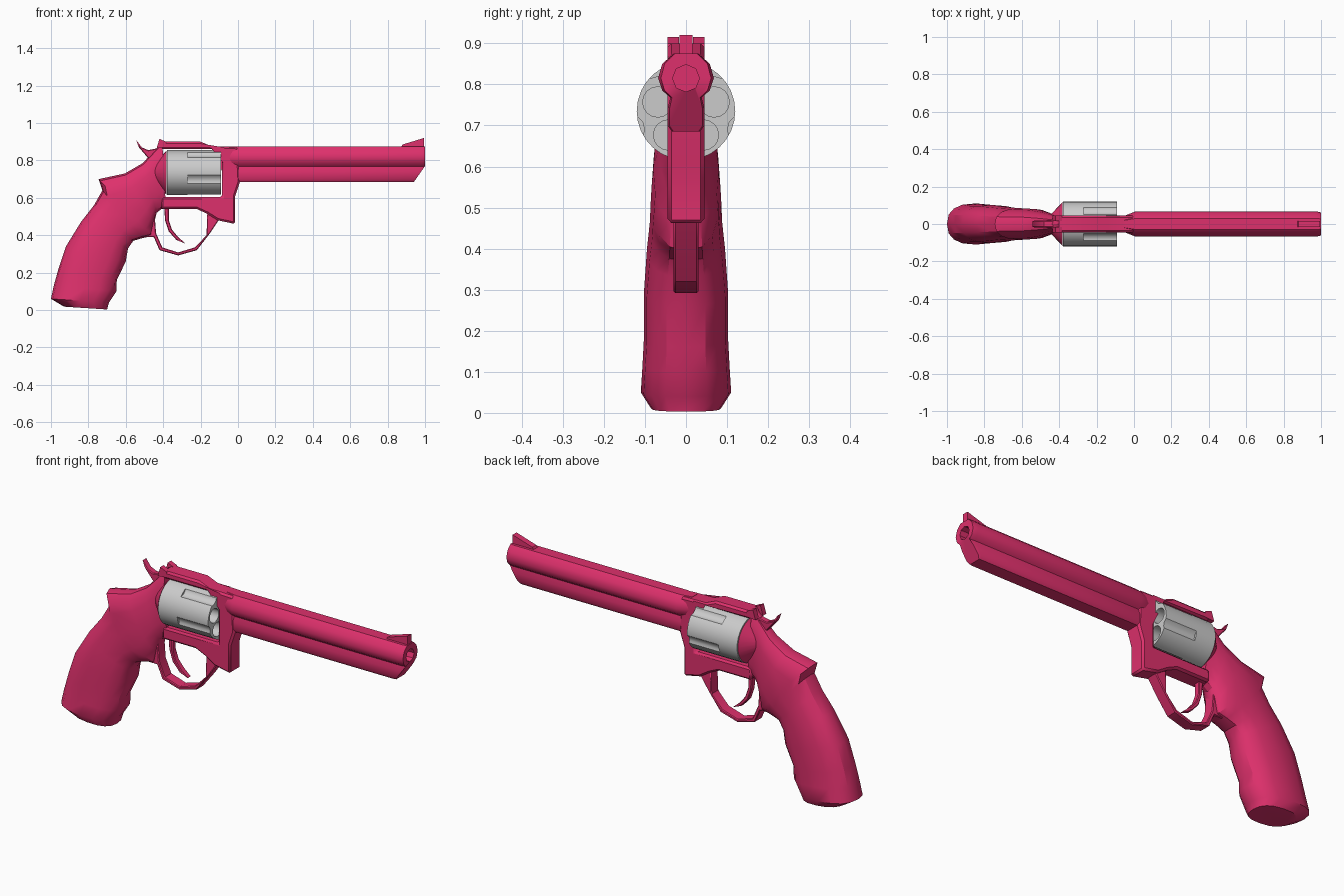
import bpy, bmesh
from math import sin, cos, radians, pi, copysign
from mathutils import Matrix, Vector

if "Cube" in bpy.data.objects:
    bpy.data.objects.remove(bpy.data.objects["Cube"])

pink = bpy.data.materials.new("pink")
pink.diffuse_color = (0.73, 0.03, 0.15, 1)
pink.use_nodes = True
pink.node_tree.nodes["Principled BSDF"].inputs["Base Color"].default_value = pink.diffuse_color


def finish(name, bm, mat=pink):
    bmesh.ops.recalc_face_normals(bm, faces=bm.faces)
    me = bpy.data.meshes.new(name)
    bm.to_mesh(me)
    bm.free()
    ob = bpy.data.objects.new(name, me)
    bpy.context.collection.objects.link(ob)
    if mat:
        me.materials.append(mat)
    return ob


def loft(name, rings, mat=pink):
    """Skin closed rings of equal length and cap both ends."""
    bm = bmesh.new()
    vs = [[bm.verts.new(p) for p in r] for r in rings]
    n = len(vs[0])
    for a, b in zip(vs, vs[1:]):
        for i in range(n):
            j = (i + 1) % n
            bm.faces.new((a[i], a[j], b[j], b[i]))
    bm.faces.new(vs[0])
    bm.faces.new(vs[-1])
    return finish(name, bm, mat)


def plate(name, pts, hw, bevel=0.0, y=0.0):
    """Side profile (x, z) extruded to half-width hw."""
    ob = loft(name, [[(x, y + s * hw, z) for x, z in pts] for s in (-1, 1)])
    if bevel:
        m = ob.modifiers.new("bevel", 'BEVEL')
        m.width, m.segments, m.limit_method = bevel, 1, 'ANGLE'
        m.angle_limit = radians(50)
    return ob


def rod(bm, x0, x1, y, z, r0, r1, n):
    """Cylinder or cone along x."""
    mat = Matrix.Translation(((x0 + x1) / 2, y, z)) @ Matrix.Rotation(pi / 2, 4, 'Y')
    bmesh.ops.create_cone(bm, cap_ends=True, segments=n, radius1=r0, radius2=r1,
                          depth=x1 - x0, matrix=mat)


def cut(ob, bm):
    cutter = finish("cutter", bm, None)
    m = ob.modifiers.new("cut", 'BOOLEAN')
    m.object, m.solver = cutter, 'EXACT'
    bpy.context.view_layer.objects.active = ob
    bpy.ops.object.modifier_apply(modifier="cut")
    bpy.data.objects.remove(cutter)


# Grip flowing into the rear of the frame: back point, front point, half-width
sections = [
    ((-.93, .018), (-.70, .003), .085), ((-1.0, .06), (-.69, .04), .11),
    ((-.985, .13), (-.65, .10), .106), ((-.96, .22), (-.648, .16), .102),
    ((-.92, .34), (-.60, .26), .102), ((-.84, .47), (-.588, .33), .095),
    ((-.77, .56), (-.56, .37), .088), ((-.725, .64), (-.51, .385), .086),
    ((-.745, .70), (-.46, .395), .084), ((-.605, .73), (-.45, .46), .08),
    ((-.51, .785), (-.435, .52), .065), ((-.45, .85), (-.41, .54), .052),
    ((-.405, .90), (-.385, .54), .046)]


def squircle(v):
    return copysign(abs(v) ** 0.8, v)


rings = []
for (bx, bz), (fx, fz), w in sections:
    ring = []
    for i in range(16):
        t = 2 * pi * i / 16
        c = squircle(cos(t))
        ring.append(((bx + fx) / 2 + c * (fx - bx) / 2, w * squircle(sin(t)),
                     (bz + fz) / 2 + c * (fz - bz) / 2))
    rings.append(ring)
loft("grip", rings)

# Recoil shield behind the cylinder
bm = bmesh.new()
rod(bm, -.45, -.383, 0, .735, .045, .117, 24)
finish("recoil_shield", bm)

# Frame around the cylinder window, open at the rear where the grip closes it
plate("frame", [(-.41, .90), (-.20, .90), (-.14, .875), (0, .872), (.01, .685),
                (-.015, .61), (-.015, .46), (-.11, .48), (-.165, .515), (-.22, .54),
                (-.41, .54), (-.41, .605), (-.085, .605), (-.085, .86), (-.41, .86)],
      .045, .01)

# Barrel with underlug, slanted at the muzzle
half = [(.03, .875), (.058, .85), (.068, .815), (.058, .785), (.038, .768),
        (.045, .74), (.045, .70), (.034, .685)]
outline = half + [(-y, z) for y, z in reversed(half)]


def barrel_ring(x, k, slant=0):
    return [(x - slant * max(0, .77 - z), y * k, z) for y, z in outline]


barrel = loft("barrel", [barrel_ring(-.05, .65), barrel_ring(.01, 1),
                         barrel_ring(.975, 1, .5), barrel_ring(1, .9, .7)])
bm = bmesh.new()
rod(bm, .85, 1.05, 0, .815, .033, .033, 8)
cut(barrel, bm)

# Cylinder with five chambers and five flutes
bm = bmesh.new()
rod(bm, -.38, -.09, 0, .735, .12, .12, 30)
cylinder = finish("cylinder", bm, None)
bm = bmesh.new()
for i in range(5):
    a = radians(90 + 72 * i)
    rod(bm, -.30, -.05, .072 * cos(a), .735 + .072 * sin(a), .037, .037, 16)
    a += radians(36)
    rod(bm, -.27, -.05, .146 * cos(a), .735 + .146 * sin(a), .038, .038, 12)
cut(cylinder, bm)

# Trigger guard, outer edge then inner edge
plate("trigger_guard",
      [(-.50, .39), (-.45, .39), (-.42, .32), (-.32, .292), (-.22, .32), (-.15, .41),
       (-.10, .485), (-.165, .515), (-.168, .40), (-.23, .335), (-.32, .308),
       (-.405, .335), (-.438, .41), (-.445, .50), (-.50, .50)], .03, .004)

# Trigger and hammer
plate("trigger", [(-.395, .56), (-.39, .48), (-.37, .42), (-.33, .375), (-.28, .355),
                  (-.32, .39), (-.353, .43), (-.37, .48), (-.37, .56)], .016, .004)
plate("hammer", [(-.545, .91), (-.53, .87), (-.50, .835), (-.47, .80), (-.42, .82),
                 (-.43, .865), (-.48, .855), (-.515, .87)], .018, .004)

# Sights
plate("front_sight", [(.87, .87), (.88, .885), (.995, .92), (.995, .87)], .016)
for side, name in ((-1, "left"), (1, "right")):
    plate("rear_sight_" + name, [(-.435, .865), (-.42, .915), (-.385, .90), (-.38, .87)],
          .014, 0, side * .031)

# Smooth shading with sharp edges kept
bpy.ops.object.select_all(action='SELECT')
bpy.context.view_layer.objects.active = cylinder
bpy.ops.object.shade_smooth_by_angle(angle=radians(32))
